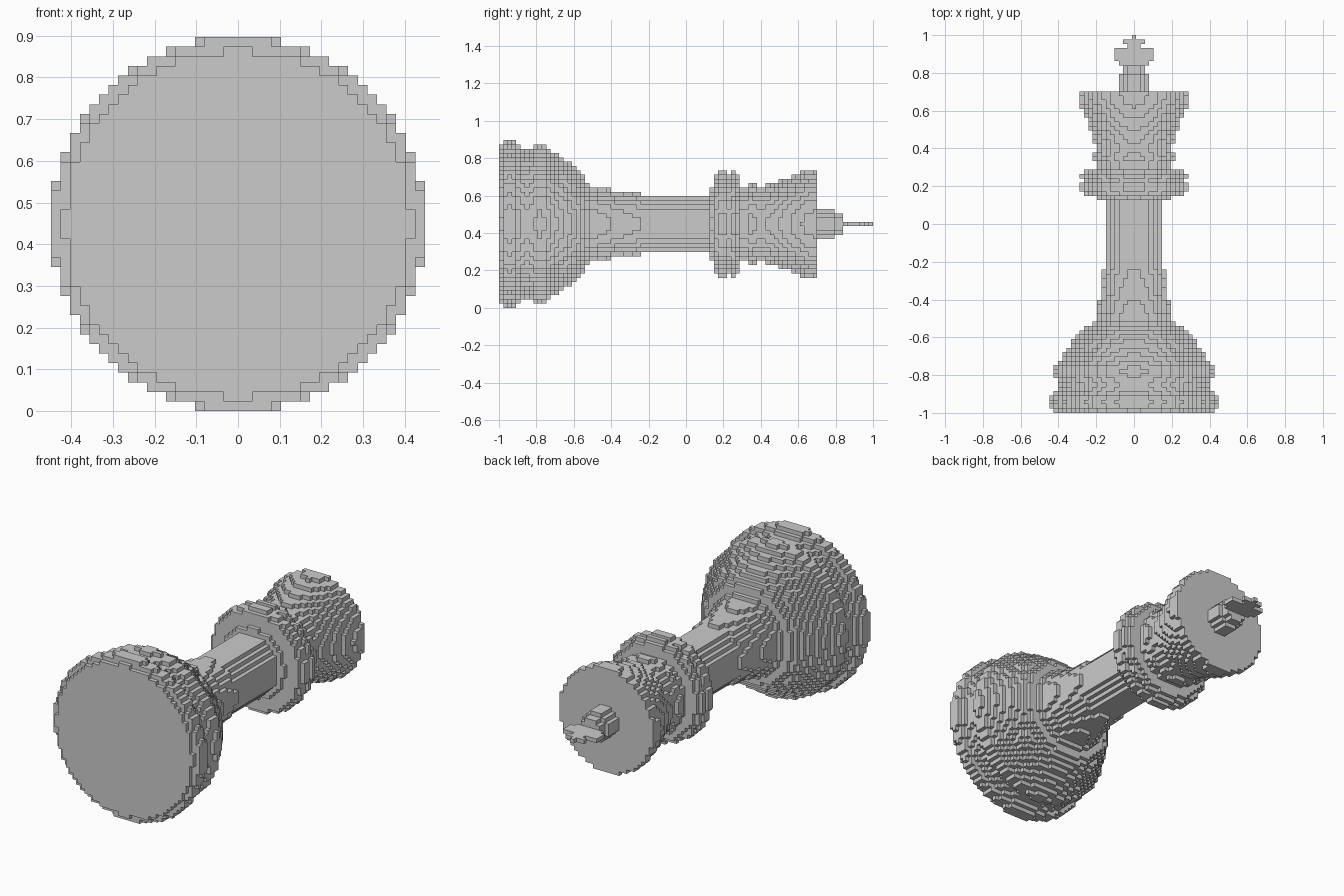
import bpy, bmesh

if "Cube" in bpy.data.objects:
    bpy.data.objects.remove(bpy.data.objects["Cube"])

U = 2 / 87                 # block size: the piece is 87 blocks long
CZ = 19.5 * U              # height of the long axis (39 blocks across)

# Radius (in blocks) at layers along the length, interpolated in between
PROFILE = [
    (0, 18.06), (1, 19.3), (2, 19.48), (3, 19.3), (4, 18.3),
    (5, 17.6), (6, 17.4), (7, 17.7), (8, 18.1), (9, 18.3), (10, 18.1),
    (11, 17.4), (13, 16.1), (16, 14.3), (18, 12.7), (19, 11.7),
    (20, 9.7), (21, 8.8), (26, 7.95), (33, 6.95), (34, 6.75), (48, 6.75),
    (49, 8.2), (50, 11.7), (51, 12.3), (52, 12.3), (53, 11.5), (54, 12.2),
    (55, 11.2), (56, 8.7), (57, 8.9), (58, 9.3), (59, 9.2), (60, 8.7),
    (61, 8.8), (62, 9.1), (65, 10.1), (68, 11.2), (70, 12.0), (73, 12.5),
    (74, 3.4), (77, 3.3), (78, 2.5), (79, 2.3),
]
# Half widths of the flat one-block-thick cross
CROSS = {80: 3, 81: 4, 82: 4, 83: 4, 84: 1, 85: 2, 86: 0}
# Layer ranges of each part
PARTS = {"base": (0, 20), "shaft": (20, 49), "collar": (49, 56),
         "crown": (56, 74), "finial": (74, 80), "cross": (80, 87)}


def radius(j):
    for (a, ra), (b, rb) in zip(PROFILE, PROFILE[1:]):
        if a <= j <= b:
            return ra + (rb - ra) * (j - a) / (b - a)


# Fill every layer with a blocky disc, then add the cross
cells = set()
for j in range(80):
    r2 = radius(j) ** 2
    cells |= {(i, j, k) for i in range(-19, 20) for k in range(-19, 20)
              if i * i + k * k <= r2}
for j, w in CROSS.items():
    cells |= {(i, j, 0) for i in range(-w, w + 1)}


def build_part(name, first, last):
    """Make the exposed block faces of one range of layers."""
    bm = bmesh.new()
    verts = {}

    def vert(p):
        key = tuple(round(c * 2) for c in p)
        if key not in verts:
            verts[key] = bm.verts.new((p[0] * U, -1 + (p[1] + 0.5) * U, CZ + p[2] * U))
        return verts[key]

    for c in cells:
        if not first <= c[1] < last:
            continue
        for axis in range(3):
            for s in (-1, 1):
                n = list(c)
                n[axis] += s
                if tuple(n) in cells:
                    continue
                a, b = (axis + 1) % 3, (axis + 2) % 3
                quad = []
                for da, db in ((-1, -1), (1, -1), (1, 1), (-1, 1))[::s]:
                    p = list(c)
                    p[axis] += s / 2
                    p[a] += da / 2
                    p[b] += db / 2
                    quad.append(vert(p))
                bm.faces.new(quad)
    # Merge coplanar block faces into clean flat areas
    bmesh.ops.dissolve_limit(bm, angle_limit=0.01, verts=bm.verts[:], edges=bm.edges[:])
    mesh = bpy.data.meshes.new(name)
    bm.to_mesh(mesh)
    bm.free()
    bpy.context.collection.objects.link(bpy.data.objects.new(name, mesh))


for part, (first, last) in PARTS.items():
    build_part(part, first, last)
